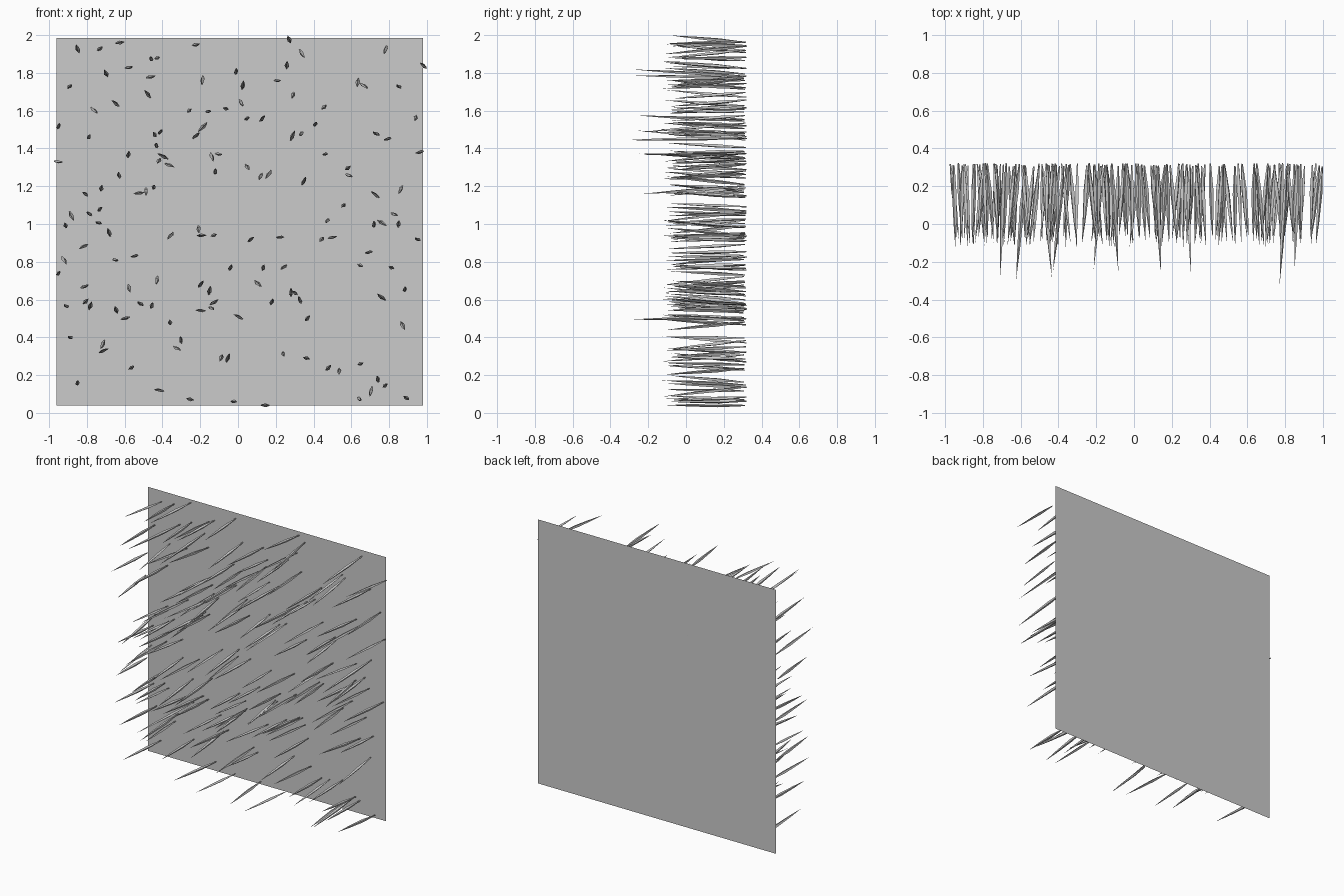
import bpy, bmesh, math, random
from mathutils import Vector

random.seed(7)
WALL_Y = 0.322


def make_object(name, bm):
    mesh = bpy.data.meshes.new(name)
    bm.to_mesh(mesh)
    bm.free()
    obj = bpy.data.objects.new(name, mesh)
    bpy.context.collection.objects.link(obj)
    return obj


# Flat backing panel
bm = bmesh.new()
corners = [(-0.96, 0.04), (0.98, 0.04), (0.98, 1.985), (-0.96, 1.985)]
bm.faces.new([bm.verts.new((x, WALL_Y, z)) for x, z in corners])
make_object("backing_panel", bm)


# One thin faceted spike, widest near the panel and pointed at the front
def add_spike(bm, root, tip, sides=4):
    axis = tip - root
    u = axis.cross(Vector((0, 0, 1))).normalized()
    v = axis.cross(u).normalized()
    turn = random.uniform(0, math.tau)
    rings = []
    for t, r in [(0, 0.004), (0.35, 0.0125), (0.7, 0.008)]:
        ring = []
        for i in range(sides):
            a = turn + math.tau * i / sides
            offset = (u * math.cos(a) + v * math.sin(a) * 0.8) * r
            ring.append(bm.verts.new(root + axis * t + offset))
        rings.append(ring)
    point = bm.verts.new(tip)
    for i in range(sides):
        j = (i + 1) % sides
        for a, b in zip(rings, rings[1:]):
            bm.faces.new((a[i], a[j], b[j], b[i]))
        bm.faces.new((rings[-1][i], rings[-1][j], point))
    bm.faces.new(rings[0][::-1])


def grow(bm, x, z, tip_y):
    a = random.uniform(0, math.tau)
    lean = random.uniform(0.012, 0.026) * (0.32 - tip_y) / 0.42
    dx, dz = lean * math.cos(a), lean * math.sin(a)
    tip_x = max(-0.985, min(0.985, x + dx))
    tip_z = max(0.003, min(1.998, z + dz))
    add_spike(bm, Vector((x - dx, random.uniform(0.305, WALL_Y), z - dz)),
              Vector((tip_x, tip_y, tip_z)))


bm = bmesh.new()

# Long spikes: x, z, tip depth
for x, z, y in [(-0.70, 1.80, -0.28), (-0.60, 0.50, -0.30), (-0.46, 1.78, -0.29),
                (-0.40, 1.36, -0.25), (-0.19, 1.51, -0.24), (-0.10, 1.37, -0.25),
                (0.13, 1.56, -0.26), (0.29, 1.47, -0.27), (0.79, 1.45, -0.32),
                (0.86, 1.18, -0.24)]:
    grow(bm, x, z, y)

# Ordinary spikes at placed spots
spots = [(-.85, 1.93), (-.63, 1.96), (-.73, 1.93), (-.22, 1.95), (.27, 1.98), (.34, 1.9),
         (.78, 1.92), (.98, 1.84), (-.89, 1.73), (-.65, 1.64), (-.76, 1.6), (-.48, 1.69),
         (-.01, 1.81), (.21, 1.76), (.29, 1.68), (.67, 1.73), (.85, 1.73), (-.95, 1.52),
         (-.41, 1.49), (-.26, 1.6), (-.22, 1.47), (.05, 1.56), (.41, 1.53), (.46, 1.37),
         (.94, 1.56), (.96, 1.38), (-.95, 1.33), (-.58, 1.37), (-.63, 1.26), (-.36, 1.31),
         (-.12, 1.28), (.05, 1.3), (.16, 1.26), (.35, 1.23), (-.81, 1.16), (-.73, 1.08),
         (-.88, 1.04), (.56, 1.1), (.83, 1.05), (.72, 1.0), (.95, .92), (-.82, .88),
         (-.55, .83), (-.19, .94), (-.13, .94), (.07, .92), (.22, .93), (.24, .77),
         (.69, .85), (.65, .78), (-.95, .74), (-.81, .67), (-.43, .7), (-.15, .65),
         (.11, .68), (.18, .59), (-.89, .4), (-.71, .33), (-.36, .48), (0, .51),
         (-.32, .34), (-.09, .29), (.24, .31), (.36, .29), (.48, .24), (.65, .26),
         (.74, .18), (-.85, .16), (-.42, .12), (.14, .04), (-.02, .06), (.89, .08)]
for x, z in spots:
    grow(bm, x, z, random.uniform(-0.13, -0.07))

# Scattered filler spikes
for _ in range(70):
    grow(bm, random.uniform(-0.92, 0.94), random.uniform(0.07, 1.95),
         random.uniform(-0.13, -0.07))

make_object("spikes", bm)
